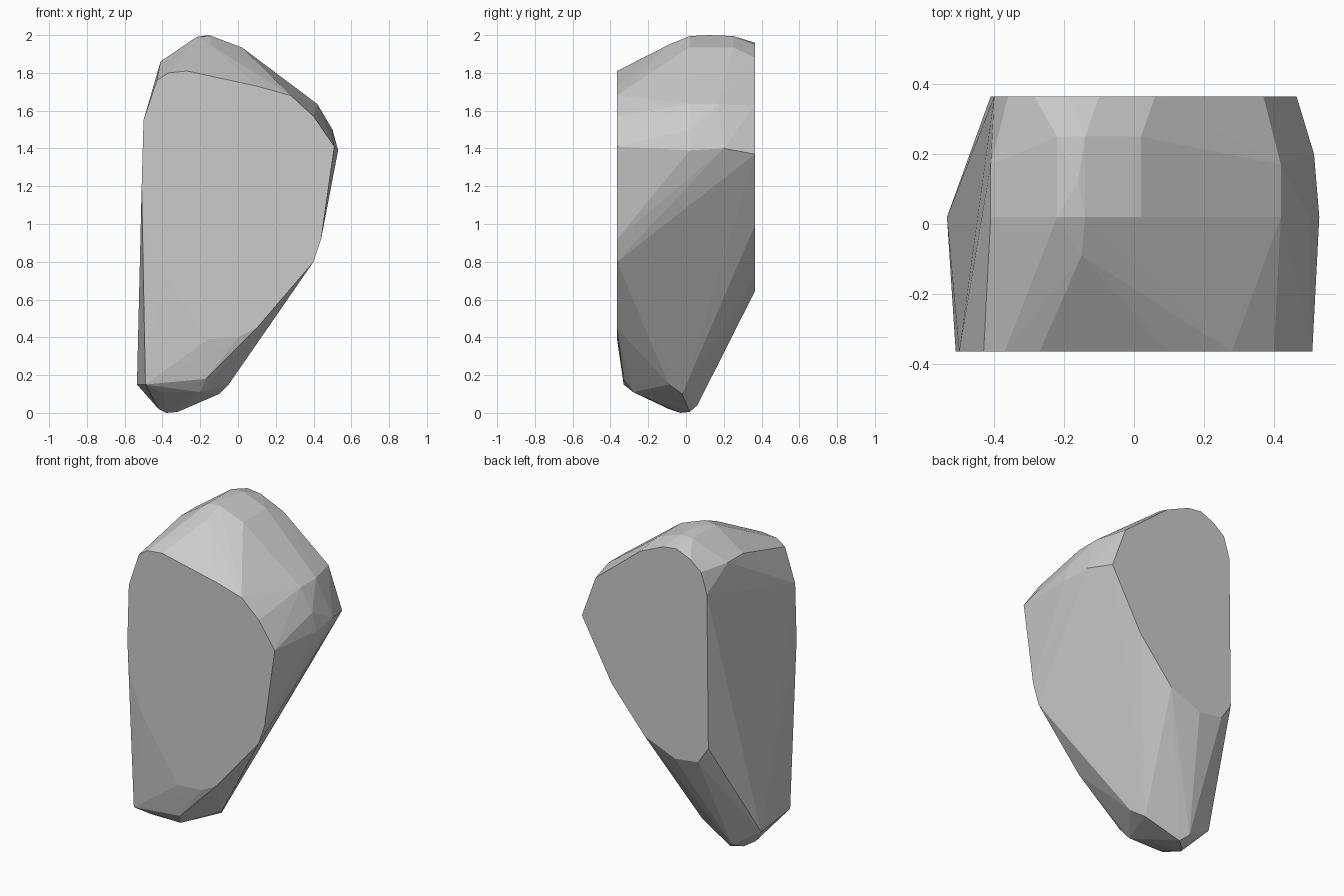
import bpy, bmesh

if "Cube" in bpy.data.objects:
    bpy.data.objects.remove(bpy.data.objects["Cube"])

# Flat front cut, outline as (x, z)
FRONT = [(-.51, 1.2), (-.5, 1.55), (-.43, 1.76), (-.37, 1.8), (-.27, 1.81), (.1, 1.73),
         (.28, 1.68), (.4, 1.57), (.51, 1.41), (.44, .92), (.4, .8), (.1, .45), (0, .4),
         (-.16, .39), (-.4, .75), (-.48, .95)]

# Flat back cut, outline as (x, z)
BACK = [(.465, 1.37), (.37, 1.63), (.06, 1.88), (-.1, 1.95), (-.19, 1.96), (-.285, 1.92),
        (-.36, 1.86), (-.4, 1.73), (-.41, .77), (-.34, .665), (-.18, .645), (.03, .73), (.257, .995)]

# Rounded foot, as (x, y, z)
FOOT = [(-.17, -.33, .18), (-.49, -.33, .15), (-.41, -.28, .11), (-.2, -.28, .11),
        (-.05, -.09, .15), (-.1, -.02, .1), (-.42, -.09, .02), (-.535, .02, .15),
        (-.38, -.03, 0), (-.32, .02, .005), (-.36, .06, .04)]

# Crown ridges running front to back: (x, z) kept between two y positions
RIDGES = [(-.41, 1.86, .02, .17), (-.22, 1.99, .02, .25), (-.14, 1.995, .02, .25),
          (.02, 1.935, .02, .25), (.42, 1.635, .02, .17)]
BULGE = [(.5, .02, 1.5), (.53, .02, 1.39), (.515, .2, 1.4)]

HALF_DEPTH = .365
points = [(x, -HALF_DEPTH, z) for x, z in FRONT]
points += [(x, HALF_DEPTH, z) for x, z in BACK]
points += [(x, y, z) for x, z, *ys in RIDGES for y in ys]
points += FOOT + BULGE + [(-.15, -.09, 1.95), (-.16, .12, 2)]

# Wrap all outlines in one convex skin
bm = bmesh.new()
for p in points:
    bm.verts.new(p)
bmesh.ops.convex_hull(bm, input=bm.verts)
loose = [v for v in bm.verts if not v.link_faces]
bmesh.ops.delete(bm, geom=loose, context='VERTS')
bmesh.ops.dissolve_limit(bm, angle_limit=0.01, verts=bm.verts, edges=bm.edges)
bmesh.ops.recalc_face_normals(bm, faces=bm.faces)

mesh = bpy.data.meshes.new("boulder")
bm.to_mesh(mesh)
bm.free()
boulder = bpy.data.objects.new("boulder", mesh)
bpy.context.collection.objects.link(boulder)

# Plain grey stone
stone = bpy.data.materials.new("stone grey")
stone.diffuse_color = (.6, .6, .6, 1)
stone.use_nodes = True
stone.node_tree.nodes["Principled BSDF"].inputs["Base Color"].default_value = stone.diffuse_color
mesh.materials.append(stone)
